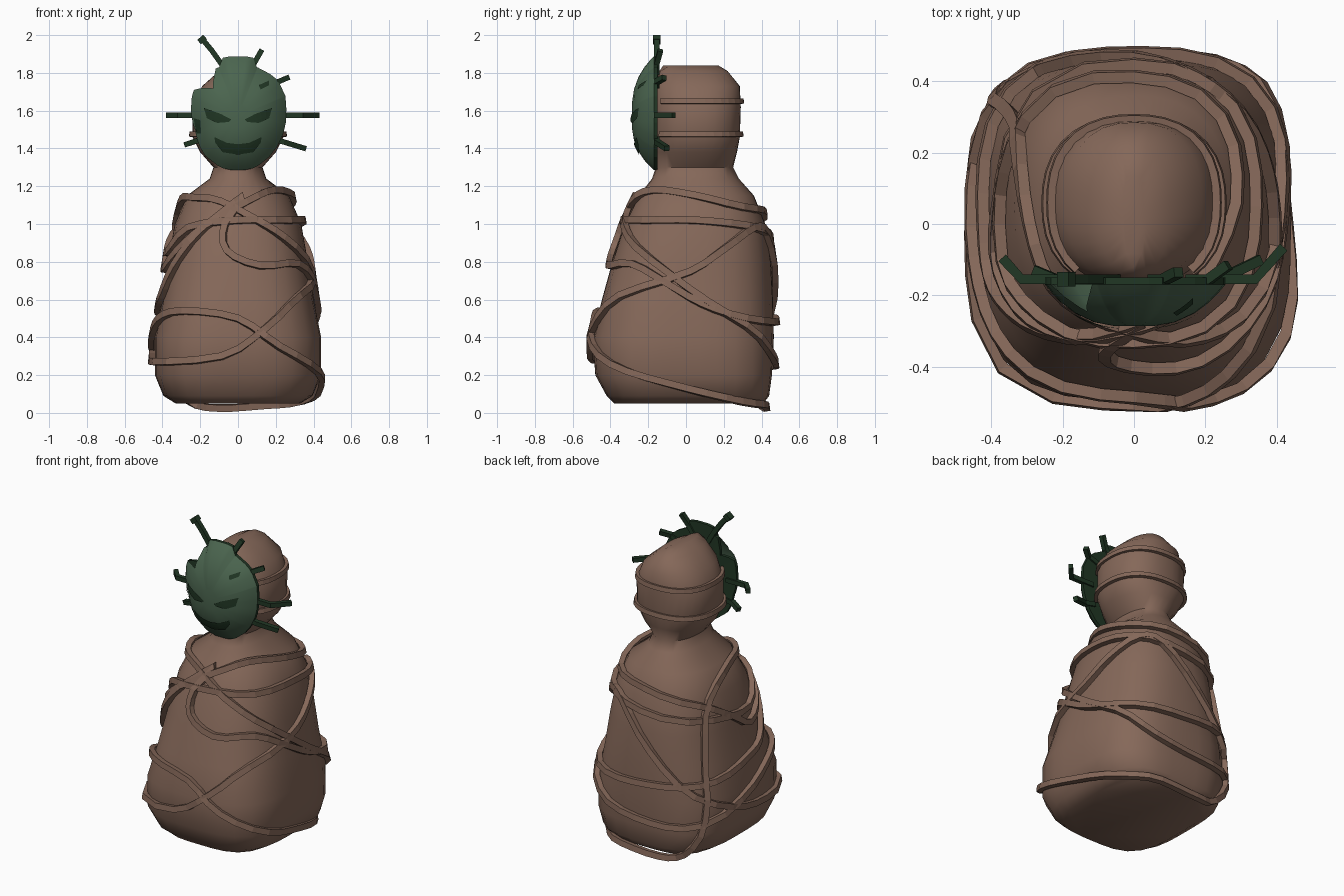
import bpy, bmesh, math
from mathutils import Vector

if "Cube" in bpy.data.objects:
    bpy.data.objects.remove(bpy.data.objects["Cube"])


def material(name, rgb):
    m = bpy.data.materials.new(name)
    m.diffuse_color = (*rgb, 1)
    m.use_nodes = True
    m.node_tree.nodes["Principled BSDF"].inputs["Base Color"].default_value = m.diffuse_color
    return m


BROWN = material("brown cloth", (0.235, 0.138, 0.10))
GREEN = material("mask green", (0.07, 0.13, 0.078))
DARK = material("dark green", (0.015, 0.038, 0.018))


def build(name, verts, faces, mat, smooth=None):
    me = bpy.data.meshes.new(name)
    me.from_pydata([tuple(v) for v in verts], [], faces)
    bm = bmesh.new()
    bm.from_mesh(me)
    bmesh.ops.recalc_face_normals(bm, faces=bm.faces)
    bm.to_mesh(me)
    bm.free()
    ob = bpy.data.objects.new(name, me)
    bpy.context.collection.objects.link(ob)
    me.materials.append(mat)
    if smooth:
        bpy.ops.object.select_all(action='DESELECT')
        bpy.context.view_layer.objects.active = ob
        ob.select_set(True)
        bpy.ops.object.shade_smooth_by_angle(angle=math.radians(smooth))
    return ob


def ring_faces(rows, n, closed=False):
    return [(i * n + j, i * n + (j + 1) % n, (i + 1) % rows * n + (j + 1) % n, (i + 1) % rows * n + j)
            for i in range(rows if closed else rows - 1) for j in range(n)]


# Body sections: height, half width, front y, back y, squareness
SECTIONS = [(0.05, .33, -.38, .41, 3.6), (0.09, .395, -.42, .44, 3.5), (0.2, .44, -.48, .455, 3.3),
            (0.4, .44, -.495, .465, 3.1), (0.6, .40, -.445, .46, 2.8), (0.8, .37, -.39, .45, 2.6),
            (1.0, .335, -.325, .42, 2.5), (1.15, .27, -.25, .36, 2.4), (1.24, .15, -.18, .28, 2.3),
            (1.30, .13, -.16, .25, 2.2), (1.38, .20, -.165, .27, 2.3), (1.46, .24, -.17, .285, 2.4),
            (1.62, .24, -.17, .29, 2.4), (1.73, .19, -.165, .285, 2.4), (1.81, .10, -.14, .22, 2.4),
            (1.84, .03, -.12, .17, 2.2)]


def surface(deg, z, off=0.0, zmin=0.0):
    """Point on the body at an angle (0 = front, 90 = right) and height."""
    zz = min(max(z, SECTIONS[0][0], zmin), SECTIONS[-1][0])
    for s, t in zip(SECTIONS, SECTIONS[1:]):
        if zz <= t[0]:
            break
    k = (zz - s[0]) / (t[0] - s[0])
    hx, yf, yb, n = [a + (b - a) * k for a, b in zip(s[1:], t[1:])]
    sa, ca = math.sin(math.radians(deg)), math.cos(math.radians(deg))
    r = (abs(sa / hx) ** n + abs(ca / ((yb - yf) / 2)) ** n) ** (-1 / n) + off
    return Vector((r * sa, (yf + yb) / 2 - r * ca, z))


N = 32
verts = [surface(360 * j / N, s[0]) for s in SECTIONS for j in range(N)]
faces = ring_faces(len(SECTIONS), N)
faces += [tuple(range(N)), tuple(range(len(verts) - N, len(verts)))]
build("wrapped_body", verts, faces, BROWN, 50)


# Cords wound round the body, given as (angle, height) points
def cord(name, pts, closed=True, off=0.018, wide=0.018, thick=0.016, steps=3):
    n = len(pts)
    turn = 360 * round((pts[-1][0] - pts[0][0]) / 360 + 0.25) if closed else 0

    def ctrl(i):
        if closed:
            return Vector((pts[i % n][0] + turn * (i // n), pts[i % n][1]))
        return Vector(pts[min(max(i, 0), n - 1)])
    path = []
    for i in range(n if closed else n - 1):
        a, b, c, d = (ctrl(i + k) for k in (-1, 0, 1, 2))
        for s in range(steps):
            t = s / steps
            p = 0.5 * (2 * b + (c - a) * t + (2 * a - 5 * b + 4 * c - d) * t * t + (3 * b - a - 3 * c + d) * t ** 3)
            path.append(p)
    if not closed:
        path.append(ctrl(n))
    pos = [surface(p.x, p.y, off) for p in path]
    m, vs = len(pos), []
    for i, p in enumerate(pos):
        nxt = pos[(i + 1) % m] if closed else pos[min(i + 1, m - 1)]
        prv = pos[i - 1] if closed else pos[max(i - 1, 0)]
        tan = (nxt - prv).normalized()
        a = math.radians(path[i].x)
        out = Vector((math.sin(a), -math.cos(a), 0.15))
        side = tan.cross(out).normalized()
        out = side.cross(tan).normalized()
        vs += [p + side * wide * u + out * thick * v for u, v in ((-1, -1), (1, -1), (1, 1), (-1, 1))]
    fs = ring_faces(m, 4, closed)
    if not closed:
        fs += [(0, 1, 2, 3), tuple(range(len(vs) - 4, len(vs)))]
    build(name, vs, fs, BROWN)


cord("chest_cord", [(-70, .85), (-40, .98), (0, 1.02), (45, 1.02), (90, 1.02), (135, .99), (180, .93), (240, .88)])
cord("shoulder_cord", [(-75, .76), (-50, .85), (-25, .99), (8, 1.12), (40, 1.18), (90, 1.15), (135, 1.09),
                       (180, 1.06), (230, .98), (262, .86)])
cord("long_cord", [(-45, 1.14), (-15, 1.12), (20, 1.0), (45, .88), (90, .66), (130, .46), (155, .3), (190, .25),
                   (225, .27), (270, .4), (300, .5), (325, .54), (360, .5), (385, .35), (415, .22), (450, .13),
                   (490, .06), (520, .04), (555, .026), (575, .07), (586, .3), (590, .7), (600, 1.0), (640, 1.13)])
cord("hip_cord", [(-60, .27), (-10, .3), (17, .45), (42, .62), (90, .75), (115, .87), (140, .98), (160, .95),
                  (190, .7), (220, .45), (260, .3)])
cord("waist_cord", [(5, 1.15), (-10, 1.0), (-8, .86), (15, .78), (45, .79), (75, .68), (100, .58), (130, .5),
                    (165, .48), (200, .5), (235, .52), (270, .57), (292, .62), (310, .78), (332, .97)])
for label, z in (("lower", 1.475), ("upper", 1.65)):
    cord(label + "_head_band", [(a, z) for a in range(40, 321, 20)], closed=False, off=0.006, wide=0.014,
         thick=0.012, steps=2)

# Mask: domed shell with a chip broken from its upper left edge
CZ = 1.57
OUTLINE = [(.255, .02), (.25, .11), (.2, .2), (.1, .26), (.08, .31), (-.08, .31), (-.1, .26), (-.2, .2),
           (-.24, .12), (-.245, .0), (-.225, -.08), (-.18, -.2), (-.08, -.275),
           (.08, -.275), (.2, -.17), (.245, -.07)]
POLAR = sorted((math.atan2(z, x) % math.tau, math.hypot(x, z)) for x, z in OUTLINE)
POLAR = [(POLAR[-1][0] - math.tau, POLAR[-1][1])] + POLAR + [(POLAR[0][0] + math.tau, POLAR[0][1])]
BULGE = 2.8


def rim(a):
    for (a0, r0), (a1, r1) in zip(POLAR, POLAR[1:]):
        if a0 <= a <= a1:
            return r0 + (r1 - r0) * (a - a0) / (a1 - a0)


def chip(a):
    """Share of the full radius left at this angle."""
    return 1 - 0.3 * max(0, 1 - abs(math.degrees(a) - 132) / 17)


def depth(x, z):
    s = min(1, math.hypot(x, z - CZ) / rim(math.atan2(z - CZ, x) % math.tau))
    return -0.17 - 0.118 * (1 - s ** BULGE)


angles = sorted([p[0] for p in POLAR[1:-1]] + [math.tau * (k + .5) / 24 for k in range(24)]
                + [math.radians(d) for d in (115, 132, 149)])
M = len(angles)
SCALES = (1.0, .93, .82, .66, .45, .22)
verts = []
for s in SCALES:
    for a in angles:
        r = min(s, chip(a) - 0.02 * (1 - s)) * rim(a)
        x, z = r * math.cos(a), CZ + r * math.sin(a)
        verts.append((x, depth(x, z), z))
faces = ring_faces(len(SCALES), M) + [tuple(range(len(verts) - M, len(verts)))]
build("mask", verts, faces, GREEN, 50)

# Dark inside of the mask
edge = [(chip(a) * rim(a) * math.cos(a), CZ + chip(a) * rim(a) * math.sin(a)) for a in angles]
verts = [(x, y, z) for y in (-0.17, -0.15) for x, z in edge] + [(0, -0.155, CZ)]
faces = ring_faces(2, M) + [(M + j, M + (j + 1) % M, 2 * M) for j in range(M)]
build("mask_back", verts, faces, DARK)


# Openings in the mask, as strips between an upper and a lower edge
def opening(name, upper, lower, steps=3):
    def fine(line):
        return [Vector(a).lerp(Vector(b), t / steps) for a, b in zip(line, line[1:]) for t in range(steps)] + [
            Vector(line[-1])]
    vs, rows = [], 4
    for u, l in zip(fine(upper), fine(lower)):
        for k in range(rows):
            p = u.lerp(l, k / (rows - 1))
            vs.append((p.x, depth(p.x, p.y) - 0.006, p.y))
    cols = len(vs) // rows
    fs = [(i * rows + k, i * rows + k + 1, (i + 1) * rows + k + 1, (i + 1) * rows + k)
          for i in range(cols - 1) for k in range(rows - 1)]
    ob = build(name, vs, fs, DARK)
    if sum(p.normal.y for p in ob.data.polygons) > 0:
        ob.data.flip_normals()


for label, s in (("left", -1), ("right", 1)):
    opening(label + "_eye", [(s * .035, 1.553), (s * .09, 1.582), (s * .18, 1.615)],
            [(s * .05, 1.54), (s * .11, 1.535), (s * .165, 1.56)])
opening("mouth", [(-.125, 1.46), (-.06, 1.43), (0, 1.422), (.06, 1.43), (.125, 1.46)],
        [(-.12, 1.43), (-.08, 1.38), (0, 1.367), (.08, 1.38), (.12, 1.43)])
opening("brow_crack", [(.11, 1.735), (.165, 1.76)], [(.12, 1.712), (.165, 1.735)])
opening("cheek_crack", [(-.235, 1.56), (-.20, 1.55)], [(-.22, 1.48), (-.195, 1.48)])


# Bent twigs sticking out around the mask
def twig(name, pts, w=0.014):
    pts = [Vector(p) for p in pts]
    vs = []
    for i, p in enumerate(pts):
        tan = (pts[min(i + 1, len(pts) - 1)] - pts[max(i - 1, 0)]).normalized()
        u = tan.cross(Vector((0, 1, 0))).normalized()
        v = u.cross(tan)
        vs += [p + w * (a * u + b * v) for a, b in ((-1, -1), (1, -1), (1, 1), (-1, 1))]
    build(name, vs, ring_faces(len(pts), 4) + [(0, 1, 2, 3), tuple(range(len(vs) - 4, len(vs)))], DARK)


Y = -0.155
twig("left_twig", [(-.18, Y, 1.575), (-.315, Y, 1.575), (-.37, -.095, 1.575)])
twig("right_twig", [(.18, Y, 1.575), (.34, Y, 1.575), (.42, -.065, 1.575)])
twig("lower_left_twig", [(-.17, Y, 1.45), (-.22, Y, 1.44), (-.28, -.13, 1.42)])
twig("lower_right_twig", [(.17, Y, 1.45), (.24, Y, 1.435), (.355, -.10, 1.40)])
twig("side_right_twig", [(.15, Y, 1.73), (.21, Y, 1.752), (.265, -.115, 1.775)])
twig("top_right_twig", [(.05, Y, 1.80), (.085, Y, 1.85), (.125, -.135, 1.92)])
twig("top_left_twig", [(-.05, Y, 1.78), (-.09, Y, 1.85), (-.14, Y, 1.92), (-.19, Y, 1.98)])
twig("top_left_knob", [(-.18, Y, 1.965), (-.20, Y, 1.988)], 0.021)
